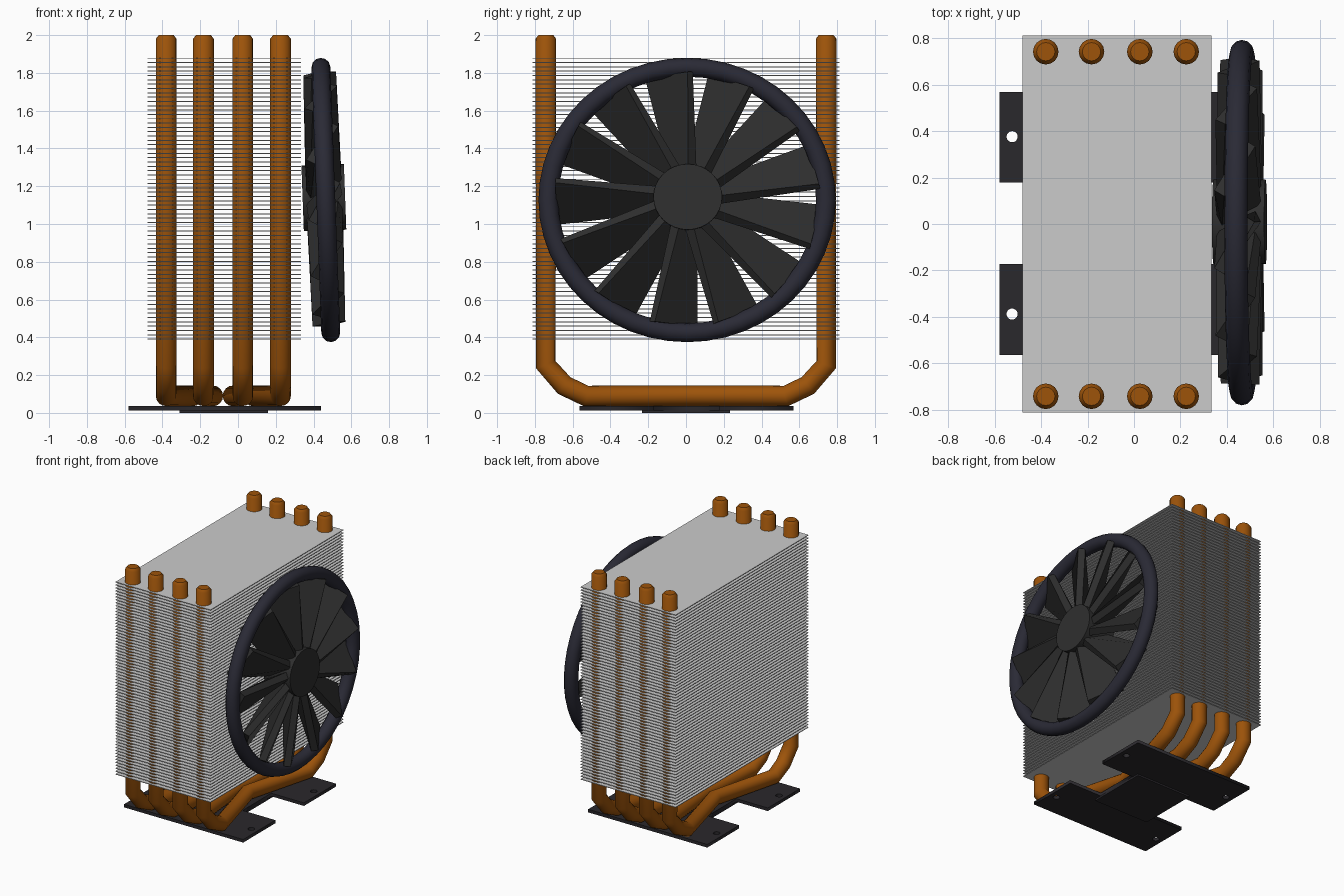
import bpy, bmesh, math
from mathutils import Matrix

if "Cube" in bpy.data.objects:
    bpy.data.objects.remove(bpy.data.objects["Cube"])


def material(name, rgb):
    m = bpy.data.materials.new(name)
    m.diffuse_color = (*rgb, 1)
    m.use_nodes = True
    m.node_tree.nodes["Principled BSDF"].inputs["Base Color"].default_value = m.diffuse_color
    return m


COPPER = material("copper", (0.34, 0.088, 0.003))
BLACK = material("black_metal", (0.023, 0.021, 0.025))
RING = material("ring_plastic", (0.023, 0.023, 0.036))
BLADE = material("blade_plastic", (0.028, 0.028, 0.028))


def add_mesh(name, bm, mat=None):
    bmesh.ops.recalc_face_normals(bm, faces=bm.faces)
    me = bpy.data.meshes.new(name)
    bm.to_mesh(me)
    bm.free()
    ob = bpy.data.objects.new(name, me)
    bpy.context.collection.objects.link(ob)
    if mat:
        me.materials.append(mat)
    return ob


def box(name, lo, hi, mat=None):
    bm = bmesh.new()
    bmesh.ops.create_cube(bm, size=1)
    for v in bm.verts:
        v.co = [a + (b - a) * (c + 0.5) for a, b, c in zip(lo, hi, v.co)]
    return add_mesh(name, bm, mat)


def select(ob):
    bpy.ops.object.select_all(action='DESELECT')
    ob.select_set(True)
    bpy.context.view_layer.objects.active = ob


def smooth(ob, angle=30):
    select(ob)
    bpy.ops.object.shade_smooth_by_angle(angle=math.radians(angle))


def add_curve(name, splines, mat, dims, cyclic, **props):
    cu = bpy.data.curves.new(name, 'CURVE')
    cu.dimensions = dims
    for k, v in props.items():
        setattr(cu, k, v)
    for pts in splines:
        sp = cu.splines.new('POLY')
        sp.points.add(len(pts) - 1)
        sp.use_cyclic_u = cyclic
        for p, (x, y, z, r) in zip(sp.points, pts):
            p.co, p.radius = (x, y, z, 1), r
    cu.materials.append(mat)
    ob = bpy.data.objects.new(name, cu)
    bpy.context.collection.objects.link(ob)
    select(ob)
    bpy.ops.object.convert(target='MESH')
    return bpy.context.object


# stack of thin cooling fins
N = 66
fins = box("cooling_fins", (-0.48, -0.812, 0.388), (0.333, 0.812, 0.393))
arr = fins.modifiers.new("stack", 'ARRAY')
arr.count = N
arr.use_relative_offset = False
arr.use_constant_offset = True
arr.constant_offset_displace = (0, 0, (1.88 - 0.393) / (N - 1))

# U-shaped heat pipes, gathered together over the base
for i, x in enumerate((-0.38, -0.183, 0.025, 0.225)):
    xb = -0.08 + (i - 1.5) * 0.108
    half = [(x, 0.742, 2.0, 0.72), (x, 0.742, 1.98, 1), (x, 0.742, 0.255, 1),
            (x, 0.645, 0.145, 1), (x, 0.53, 0.09, 1)]
    path = half + [(xb, 0, 0.09, 1)] + [(a, -b, c, r) for a, b, c, r in reversed(half)]
    pipe = add_curve(f"heat_pipe_{i + 1}", [path], COPPER, '3D', False,
                     bevel_depth=0.055, bevel_resolution=6, use_fill_caps=True)
    smooth(pipe, 60)

# H-shaped mounting bracket with four screw holes
L, R, W0, W1 = -0.58, 0.44, -0.31, 0.16
outline = [(L, -0.565), (R, -0.565), (R, -0.172), (W1, -0.172), (W1, 0.178), (R, 0.178),
           (R, 0.568), (L, 0.568), (L, 0.178), (W0, 0.178), (W0, -0.172), (L, -0.172)]
shapes = [[(x, y, 0, 1) for x, y in outline]]
for cx in (-0.525, 0.385):
    for cy in (-0.388, 0.376):
        shapes.append([(cx + 0.024 * math.cos(a), cy + 0.024 * math.sin(a), 0, 1)
                       for a in (k * math.tau / 20 for k in range(20))])
bracket = add_curve("mounting_bracket", shapes, BLACK, '2D', True,
                    extrude=0.012, fill_mode='BOTH')
bracket.location.z = 0.025

# contact plate under the bracket
box("contact_plate", (W0, -0.232, 0), (W1, 0.232, 0.015), BLACK)

# fan frame of reference: slightly tilted, a little wider than tall
FAN = (Matrix.Translation((0.465, 0.006, 1.127)) @ Matrix.Rotation(-0.037, 4, 'Y')
       @ Matrix.Diagonal((1, 1.045, 1, 1)))
SPIN = Matrix.Rotation(math.pi / 2, 4, 'Y')

# fan ring
bpy.ops.mesh.primitive_torus_add(major_radius=0.703, minor_radius=0.05,
                                 major_segments=48, minor_segments=12)
ring = bpy.context.object
ring.name = "fan_ring"
ring.data.transform(FAN @ SPIN)
ring.data.materials.append(RING)
smooth(ring, 40)

# fan hub
bm = bmesh.new()
bmesh.ops.create_cone(bm, cap_ends=True, segments=32, radius1=0.174, radius2=0.174, depth=0.225)
bm.transform(FAN @ Matrix.Translation((-0.01, 0.003, 0.013)) @ SPIN)
smooth(add_mesh("fan_hub", bm, BLADE))

# fan blades: wide and shallow at the tip, narrow and steep at the hub
COUNT = 13
bm = bmesh.new()
for k in range(COUNT):
    verts = bmesh.ops.create_cube(bm, size=1)['verts']
    for v in verts:
        chord, pitch, z = (0.255, 31, 0.665) if v.co.z > 0 else (0.19, 62, 0.13)
        v.co.x *= 0.05
        v.co.y *= chord
        v.co.z = z
        v.co = Matrix.Rotation(math.radians(-pitch), 3, 'Z') @ v.co
    turn = Matrix.Rotation(math.radians(8) + k * math.tau / COUNT, 4, 'X')
    bmesh.ops.transform(bm, verts=verts, matrix=FAN @ Matrix.Translation((-0.008, 0, 0.005)) @ turn)
add_mesh("fan_blades", bm, BLADE)
